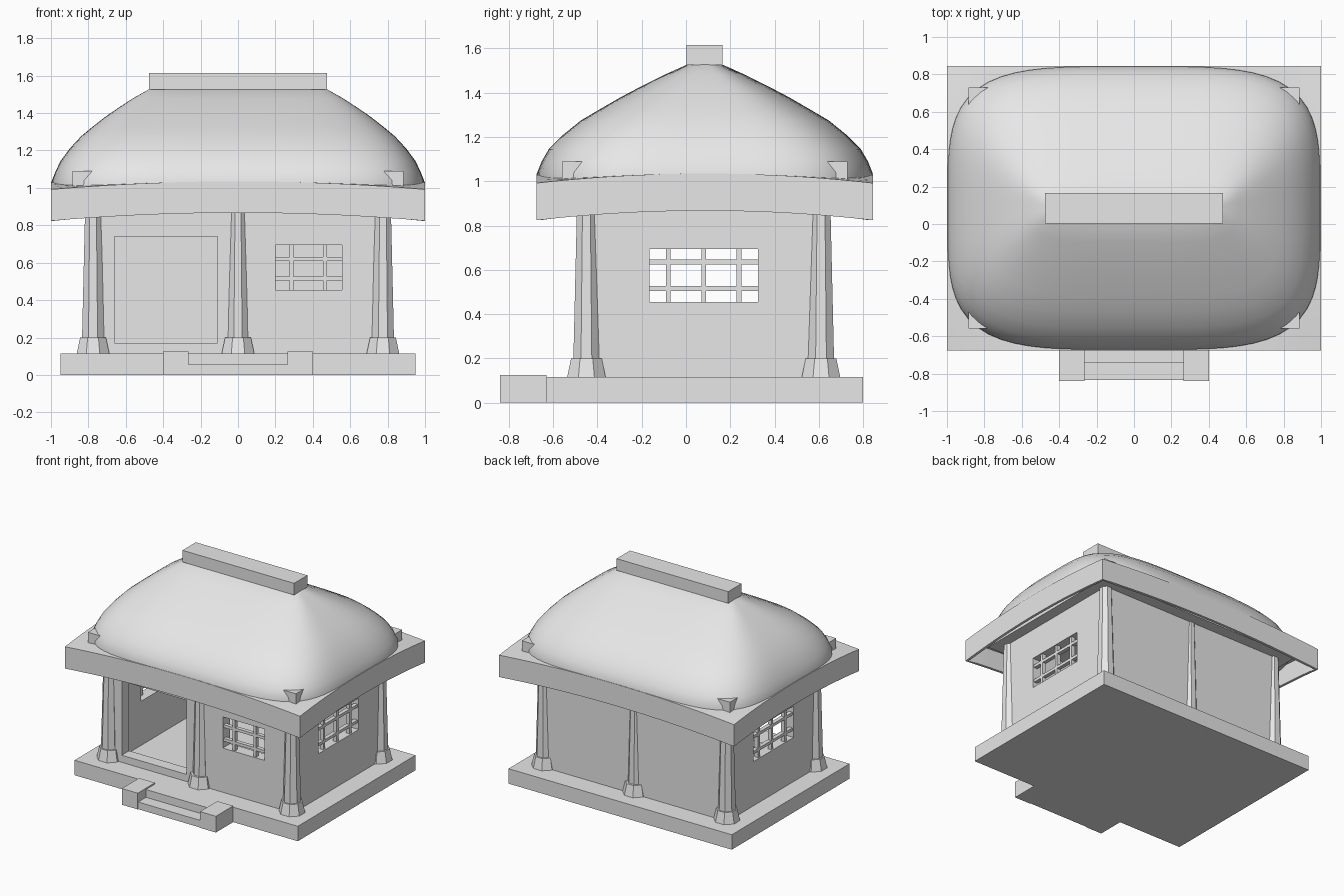
import bpy, bmesh, math

cube = bpy.data.objects.get("Cube")
if cube:
    bpy.data.objects.remove(cube, do_unlink=True)

grey = bpy.data.materials.new("light_grey")
grey.use_nodes = True
grey.diffuse_color = (0.8, 0.8, 0.8, 1)
grey.node_tree.nodes["Principled BSDF"].inputs["Base Color"].default_value = grey.diffuse_color

CY = 0.085           # centre of the house in depth
FLOOR = 0.115


def finish(bm, name):
    bmesh.ops.recalc_face_normals(bm, faces=bm.faces)
    mesh = bpy.data.meshes.new(name)
    bm.to_mesh(mesh)
    bm.free()
    mesh.materials.append(grey)
    ob = bpy.data.objects.new(name, mesh)
    bpy.context.collection.objects.link(ob)
    return ob


def box(name, x, y, z):
    bm = bmesh.new()
    bmesh.ops.create_cube(bm, size=1)
    for v in bm.verts:
        v.co = [lo + (c + 0.5) * (hi - lo) for c, (lo, hi) in zip(v.co, (x, y, z))]
    return finish(bm, name)


def loft(name, rings):
    """Skin a list of closed rings and cap both ends."""
    bm = bmesh.new()
    rows = [[bm.verts.new(p) for p in ring] for ring in rings]
    n = len(rows[0])
    for a, b in zip(rows, rows[1:]):
        for i in range(n):
            j = (i + 1) % n
            bm.faces.new((a[i], a[j], b[j], b[i]))
    bm.faces.new(rows[0])
    bm.faces.new(rows[-1])
    return finish(bm, name)


def apply_modifiers(ob):
    graph = bpy.context.evaluated_depsgraph_get()
    mesh = bpy.data.meshes.new_from_object(ob.evaluated_get(graph))
    ob.modifiers.clear()
    ob.data = mesh


# Base platform and entrance steps
box("base_platform", (-0.95, 0.95), (-0.63, 0.80), (0, FLOOR))
for side, s in (("left", 1), ("right", -1)):
    box(side + "_step_block", sorted((s * 0.265, s * 0.4)), (-0.84, -0.63), (0, 0.125))
box("lower_step", (-0.265, 0.265), (-0.835, -0.74), (0, 0.055))
box("upper_step", (-0.265, 0.265), (-0.74, -0.63), (0, FLOOR))

# Hollow walls with door and window openings
walls = box("walls", (-0.80, 0.80), (-0.47, 0.64), (FLOOR - 0.01, 1.0))
cutters = [
    box("room_cutter", (-0.71, 0.71), (-0.38, 0.55), (0, 1.2)),
    box("door_cutter", (-0.66, -0.11), (-0.6, -0.3), (0.17, 0.74)),
    box("front_window_cutter", (0.2, 0.555), (-0.6, -0.3), (0.455, 0.695)),
    box("side_window_cutter", (-1, 1), (-0.165, 0.325), (0.455, 0.695)),
]
for c in cutters:
    mod = walls.modifiers.new(c.name, "BOOLEAN")
    mod.operation = "DIFFERENCE"
    mod.solver = "EXACT"
    mod.object = c
    c.hide_render = True
apply_modifiers(walls)
for c in cutters:
    bpy.data.objects.remove(c, do_unlink=True)

# Window lattices
T = 0.011
for x in (0.287, 0.465):
    box("front_window_upright", (x - T, x + T), (-0.46, -0.43), (0.455, 0.695))
for z in (0.515, 0.62):
    box("front_window_crossbar", (0.2, 0.555), (-0.46, -0.43), (z - T, z + T))
for side, s in (("left", 1), ("right", -1)):
    span = sorted((s * 0.76, s * 0.79))
    for y in (-0.08, 0.08, 0.24):
        box(side + "_window_upright", span, (y - T, y + T), (0.455, 0.695))
    for z in (0.515, 0.635):
        box(side + "_window_crossbar", span, (-0.165, 0.325), (z - T, z + T))


# Eight-sided columns with tapered feet
def octagon(x, y, z, apothem):
    r = apothem / math.cos(math.pi / 8)
    return [(x + r * math.cos((i + 0.5) * math.pi / 4),
             y + r * math.sin((i + 0.5) * math.pi / 4), z) for i in range(8)]


for row, y in (("front", -0.45), ("back", 0.61)):
    for place, x in (("right", -0.775), ("middle", 0), ("left", 0.775)):
        name = f"{row}_{place}_column"
        slim = 0.9 if place == "middle" else 1
        loft(name, [octagon(x, y, 0.19, 0.059 * slim), octagon(x, y, 0.95, 0.041 * slim)])
        loft(name + "_foot", [octagon(x, y, FLOOR, 0.087), octagon(x, y, 0.2, 0.069)])

# Ceiling block whose corners show through the roof
box("ceiling_block", (-0.885, 0.885), (-0.56, 0.73), (0.93, 1.09))

# Eaves: open-bottomed tray that sags towards its corners
bm = bmesh.new()
bmesh.ops.create_grid(bm, x_segments=20, y_segments=20, size=1)
edge = [e for e in bm.edges if e.is_boundary]
skirt = bmesh.ops.extrude_edge_only(bm, edges=edge)["geom"]
low = {v for v in skirt if isinstance(v, bmesh.types.BMVert)}
for v in bm.verts:
    u, w = v.co.x, v.co.y
    top = 1.035 - 0.043 * u * u * w * w
    v.co = (u, CY + 0.76 * w, top - (0.168 if v in low else 0))
eaves = finish(bm, "eaves")
thick = eaves.modifiers.new("thickness", "SOLIDIFY")
thick.thickness = 0.02
thick.offset = -1
apply_modifiers(eaves)

# Domed roof: stacked rounded rectangles (height, half width, half depth)
LEVELS = [(0.99, 0.998, 0.758), (1.04, 0.995, 0.757), (1.09, 0.975, 0.737),
          (1.145, 0.948, 0.705), (1.21, 0.90, 0.64), (1.275, 0.84, 0.56),
          (1.325, 0.78, 0.475), (1.38, 0.71, 0.38), (1.43, 0.637, 0.285),
          (1.48, 0.56, 0.185), (1.525, 0.48, 0.085), (1.535, 0.45, 0.03)]


def rounded(z, a, b):
    pts = []
    for i in range(96):
        t = 2 * math.pi * i / 96
        c, s = math.cos(t), math.sin(t)
        k = (abs(c) ** 4 + abs(s) ** 4) ** -0.25
        pts.append((a * c * k, CY + b * s * k, z))
    return pts


roof = loft("roof_dome", [rounded(*lv) for lv in LEVELS])
bpy.ops.object.select_all(action="DESELECT")
for ob in (roof, eaves):
    ob.select_set(True)
bpy.context.view_layer.objects.active = roof
bpy.ops.object.shade_smooth_by_angle(angle=math.radians(35))

# Ridge beam
box("ridge_beam", (-0.475, 0.475), (0.003, 0.165), (1.525, 1.615))
